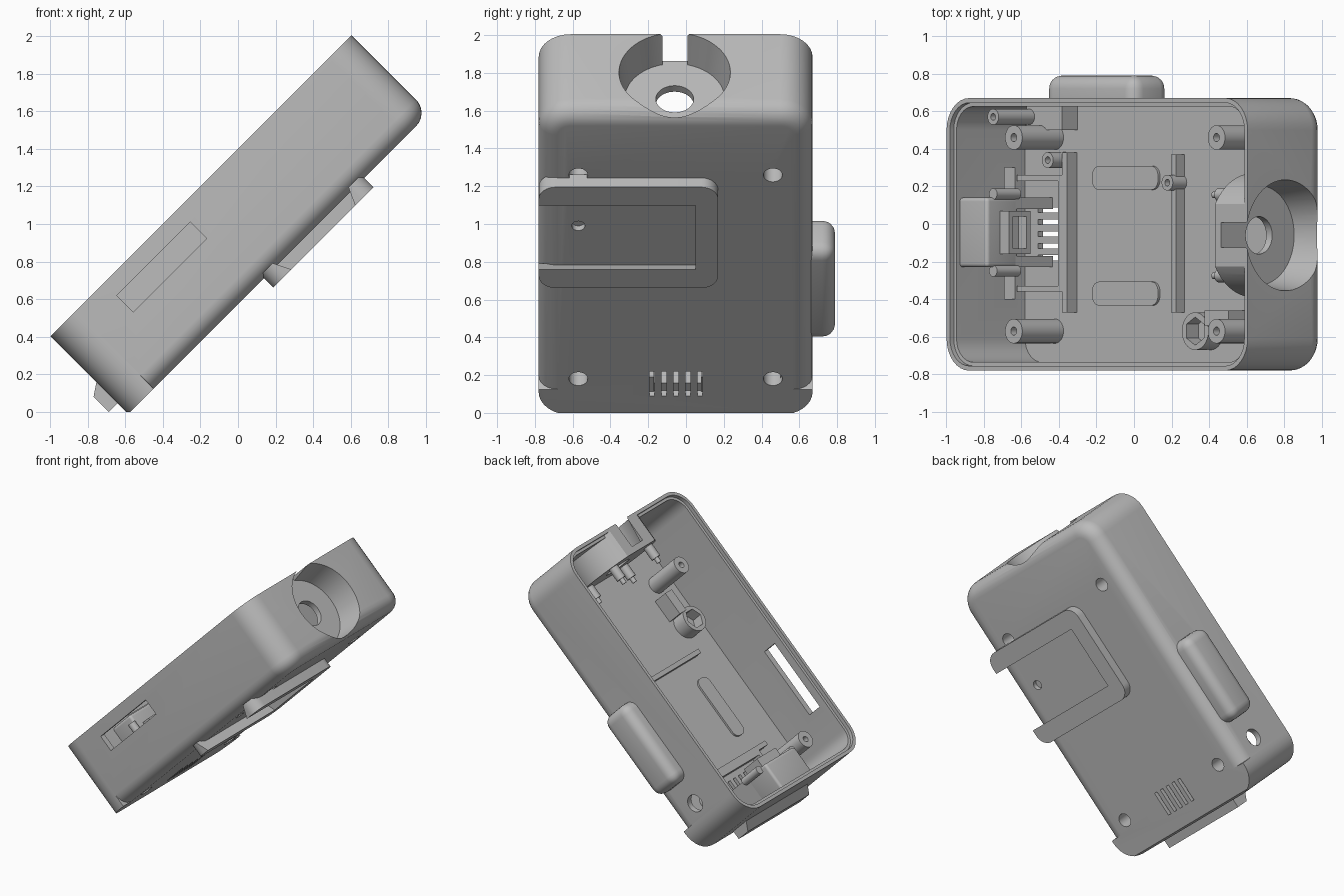
import bpy, bmesh, math
from mathutils import Matrix, Vector

cube = bpy.data.objects.get("Cube")
if cube:
    bpy.data.objects.remove(cube, do_unlink=True)

grey = bpy.data.materials.new("plain grey")
grey.use_nodes = True
grey.diffuse_color = (0.5, 0.5, 0.5, 1)
grey.node_tree.nodes["Principled BSDF"].inputs["Base Color"].default_value = (0.5, 0.5, 0.5, 1)

# Everything is made lying flat (x = length, y = width, z = depth), then tilted.
parts = []


def finish(name, bm, keep=True):
    bmesh.ops.recalc_face_normals(bm, faces=bm.faces)
    me = bpy.data.meshes.new(name)
    bm.to_mesh(me)
    bm.free()
    me.materials.append(grey)
    ob = bpy.data.objects.new(name, me)
    bpy.context.collection.objects.link(ob)
    if keep:
        parts.append(ob)
    return ob


def box(name, x, y, z, keep=True, bevel=0):
    bm = bmesh.new()
    size = Vector((x[1] - x[0], y[1] - y[0], z[1] - z[0]))
    mid = Vector((x[0] + x[1], y[0] + y[1], z[0] + z[1])) / 2
    bmesh.ops.create_cube(bm, size=1, matrix=Matrix.Translation(mid) @ Matrix.Diagonal(size).to_4x4())
    if bevel:
        bmesh.ops.bevel(bm, geom=bm.edges[:], offset=bevel, segments=5, profile=0.5, affect='EDGES')
    return finish(name, bm, keep)


def cylinder(name, base, r, length, axis='Z', r2=None, keep=True, sides=40):
    turn = {'Z': Matrix(), 'X': Matrix.Rotation(math.pi / 2, 4, 'Y'),
            'Y': Matrix.Rotation(-math.pi / 2, 4, 'X')}[axis]
    bm = bmesh.new()
    m = Matrix.Translation(base) @ turn @ Matrix.Translation((0, 0, length / 2))
    bmesh.ops.create_cone(bm, cap_ends=True, segments=sides, radius1=r,
                          radius2=r if r2 is None else r2, depth=length, matrix=m)
    return finish(name, bm, keep)


def outline(x, y, r, inset=0, step=None):
    """Rounded rectangle; no inset is made on the low side of step."""
    pts = []
    for i, (cx, cy) in enumerate([(x[1] - r, y[1] - r), (x[0] + r, y[1] - r),
                                  (x[0] + r, y[0] + r), (x[1] - r, y[0] + r)]):
        d = 0 if step is not None and i in (1, 2) else inset
        arc = []
        for k in range(9):
            a = (i + k / 8) * math.pi / 2
            arc.append((cx + (r - d) * math.cos(a), cy + (r - d) * math.sin(a)))
        if step is not None and i in (1, 2):
            s = 1 if i == 1 else -1
            edge = y[1] if i == 1 else y[0]
            extra = [(step + 0.002, edge - s * inset), (step, edge)]
            arc = extra + arc if i == 1 else arc + extra[::-1]
        pts += arc
    return pts


def stack(name, x, y, r, rings, step=None, keep=True):
    bm = bmesh.new()
    loops = [[bm.verts.new((*p, z)) for p in outline(x, y, r, d, step)] for d, z in rings]
    n = len(loops[0])
    for a, b in zip(loops, loops[1:]):
        for i in range(n):
            bm.faces.new((a[i], a[(i + 1) % n], b[(i + 1) % n], b[i]))
    bm.faces.new(loops[0][::-1])
    bm.faces.new(loops[-1])
    return finish(name, bm, keep)


def prism(name, profile, y, keep=True):
    bm = bmesh.new()
    a, b = [[bm.verts.new((px, yy, pz)) for px, pz in profile] for yy in y]
    n = len(a)
    for i in range(n):
        bm.faces.new((a[i], a[(i + 1) % n], b[(i + 1) % n], b[i]))
    bm.faces.new(a[::-1])
    bm.faces.new(b)
    return finish(name, bm, keep)


def combine(ob, other, op='DIFFERENCE'):
    mod = ob.modifiers.new("combine", 'BOOLEAN')
    mod.object, mod.operation, mod.solver = other, op, 'EXACT'
    bpy.context.view_layer.update()
    me = bpy.data.meshes.new_from_object(ob.evaluated_get(bpy.context.evaluated_depsgraph_get()))
    ob.modifiers.clear()
    ob.data = me
    bpy.data.objects.remove(other, do_unlink=True)


X, Y = (-0.42, 1.845), (-0.78, 0.67)
CY, CZ = -0.06, 0.705

# Outer body with rounded back edge that stops short of the foot
rings = [(0.1 * (1 - math.sin(a)), 0.405 + 0.1 * (1 - math.cos(a)))
         for a in (math.radians(15 * k) for k in range(7))]
body = stack("case_body", X, Y, 0.17, rings + [(0, 0.99)], step=-0.23)
combine(body, box("side_bulge", (0.06, 0.74), (0.4, 0.79), (0.47, 0.74), False, 0.07), 'UNION')
combine(body, prism("end_bulge", [(-0.487, 0.487), (-0.487, 0.6), (-0.42, 0.645),
                                  (-0.2, 0.645), (-0.2, 0.487)], (-0.43, 0.33), False), 'UNION')

# Hollow inside, leaving the cup housing at the top end
hollow = stack("hollow", X, Y, 0.17, [(0.045, 0.445), (0.045, 0.96), (0.025, 0.961), (0.025, 1.1)], keep=False)
combine(hollow, cylinder("cup_housing", (1.6, CY, CZ), 0.33, 0.5, 'X', keep=False, sides=64))
combine(body, hollow)

# Openings: cup, cup hole, rim slot, bulge pockets, side window, side hole
cutters = [
    cylinder("cup", (1.645, CY, CZ), 0.265, 0.2, 'X', 0.295, False, 64),
    cylinder("cup_mouth", (1.8449, CY, CZ), 0.295, 0.2, 'X', keep=False, sides=64),
    cylinder("cup_hole", (1.5, CY, CZ), 0.1, 0.3, 'X', keep=False),
    box("rim_slot", (1.645, 1.95), (-0.125, 0.008), (0.8, 1.1), False),
    box("bulge_pocket", (0.1, 0.7), (0.55, 0.755), (0.51, 0.7), False),
    box("end_pocket", (-0.455, -0.3), (-0.4, 0.3), (0.52, 0.6), False),
    box("side_window", (-0.018, 0.535), (-0.9, -0.7), (0.77, 0.895), False),
    cylinder("side_hole", (-0.125, 0.55, 0.65), 0.065, 0.3, 'Y', keep=False),
    cylinder("mount_hole", (0.995, -0.57, 0.3), 0.035, 0.3, keep=False),
]
for i in range(5):
    y = -0.18 + i * 0.0635
    cutters.append(box("vent", (-0.278, -0.094), (y - 0.014, y + 0.014), (0.3, 0.5), False))

# Screw posts with counterbored holes
for x in (-0.15, 1.375):
    for y in (-0.57, 0.46):
        cutters.append(cylinder("screw_hole", (x, y, 0.3), 0.05, 0.2, keep=False))
        post = cylinder("screw_post", (x, y, 0.43), 0.065, 0.325)
        combine(post, cylinder("bore", (x, y, 0.3), 0.05, 0.32, keep=False))
        combine(post, cylinder("pilot", (x, y, 0.5), 0.022, 0.4, keep=False))
for c in cutters:
    combine(body, c)

# Back mount plate with a dovetail channel
plate = stack("mount_plate", (0.6, 1.355), (-0.78, 0.17), 0.09, [(0, 0.335), (0, 0.43)])
combine(plate, prism("dovetail", [(0.745, 0.32), (1.21, 0.32), (1.27, 0.45), (0.68, 0.45)],
                     (-0.9, 0.05), False))

# Floor ribs, raised pads and frame
box("lower_rib", (-0.02, 0.015), (-0.47, 0.38), (0.44, 0.52))
box("upper_rib", (0.79, 0.825), (-0.47, 0.37), (0.44, 0.51))
for y in (-0.37, 0.245):
    stack("raised_pad", (0.145, 0.64), (y - 0.063, y + 0.063), 0.05, [(0, 0.44), (0, 0.46)])
frame = box("floor_frame", (-0.36, -0.02), (-0.36, 0.26), (0.44, 0.52))
combine(frame, box("frame_opening", (-0.5, -0.05), (-0.33, 0.23), (0.4, 0.6), False))

# Small bosses
for x, y, top in ((-0.07, 0.34, 0.58), (0.8, 0.22, 0.55), (-0.23, 0.57, 0.83)):
    boss = cylinder("small_boss", (x, y, 0.44), 0.042, top - 0.44)
    combine(boss, cylinder("boss_bore", (x, y, top - 0.1), 0.018, 0.2, keep=False))
box("corner_shelf", (-0.25, 0.02), (0.5, 0.63), (0.44, 0.56))

# Connector holder on the lower end wall
box("connector_block", (-0.39, -0.17), (-0.23, 0.14), (0.7, 0.935), bevel=0.02)
holder = box("connector_shell", (-0.18, -0.1), (-0.16, 0.07), (0.68, 0.84))
combine(holder, box("shell_opening", (-0.16, 0), (-0.13, 0.04), (0.71, 0.81), False))
for y in (-0.2, 0.11):
    box("connector_bracket", (-0.39, -0.17), (y - 0.03, y + 0.03), (0.44, 0.72))
    cylinder("connector_ear", (-0.18, y + (0.05 if y > 0 else -0.05), 0.7), 0.03, 0.18)

# Round socket with six-sided bore beside an upper post
ring = cylinder("round_socket", (1.02, -0.57, 0.44), 0.1, 0.12)
combine(ring, cylinder("six_sided_bore", (1.02, -0.57, 0.47), 0.075, 0.2, keep=False, sides=6))
box("socket_clip", (1.1, 1.28), (-0.54, -0.46), (0.44, 0.57))

# Pegs under the cup
for y in (-0.275, 0.155):
    for z in (0.56, 0.86):
        cylinder("cup_peg", (1.5, y, z), 0.036, 0.12, 'X')
        cylinder("cup_peg_tip", (1.46, y, z), 0.018, 0.06, 'X')

# Tilt, trim the foot flat on the ground and shade
tilt = Matrix.Rotation(-math.pi / 4, 4, 'Y')
for ob in parts:
    bm = bmesh.new()
    bm.from_mesh(ob.data)
    bm.transform(tilt)
    if ob is body:
        cut = bmesh.ops.bisect_plane(bm, geom=bm.verts[:] + bm.edges[:] + bm.faces[:], dist=1e-5,
                                     plane_co=(0, 0, 0), plane_no=(0, 0, -1), clear_outer=True)
        rim = [e for e in cut["geom_cut"] if isinstance(e, bmesh.types.BMEdge)]
        bmesh.ops.holes_fill(bm, edges=rim, sides=0)
    bm.to_mesh(ob.data)
    bm.free()
    ob.select_set(True)
bpy.context.view_layer.objects.active = body
bpy.ops.object.shade_smooth_by_angle(angle=math.radians(28))
